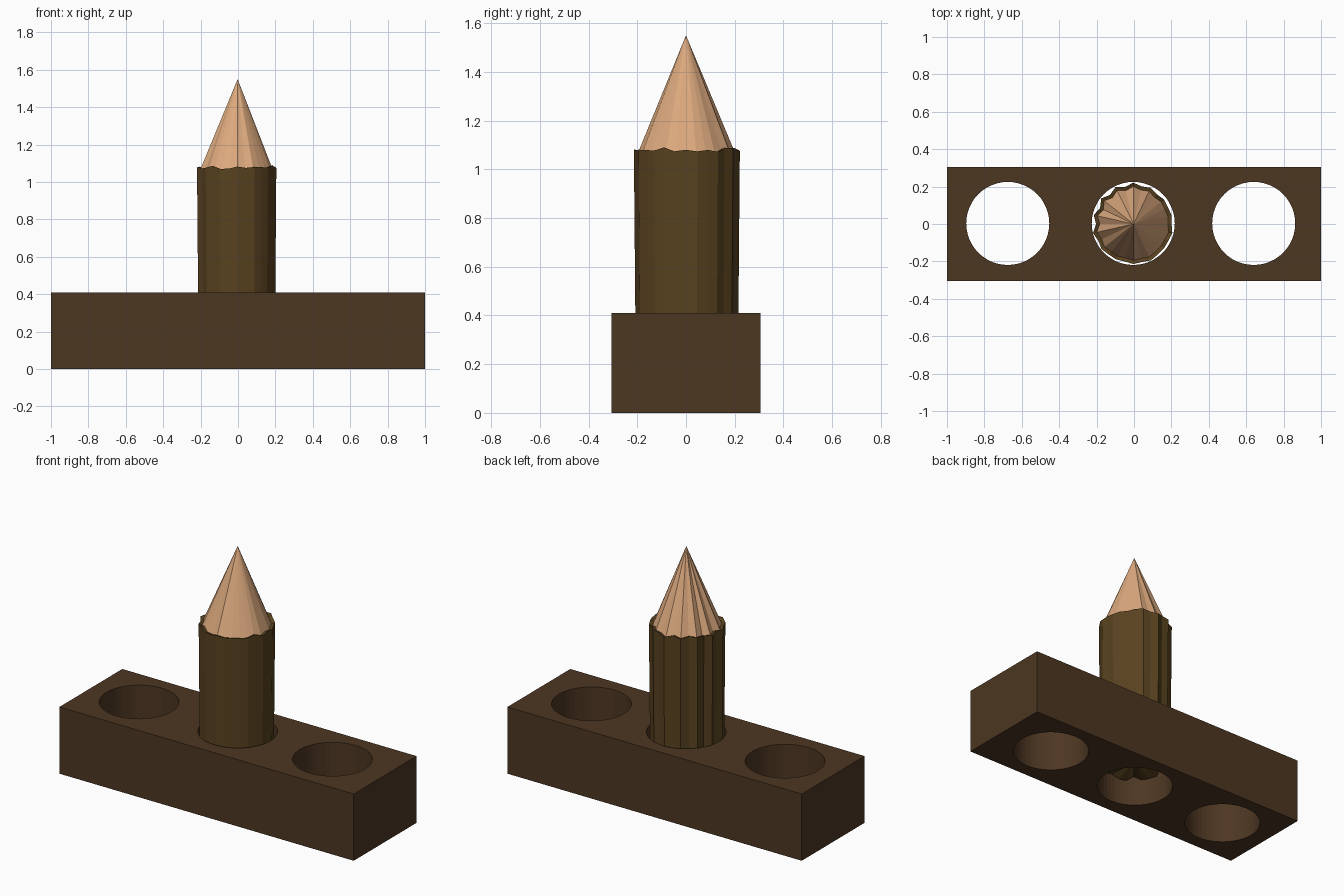
import bpy, bmesh, math, random

if "Cube" in bpy.data.objects:
    bpy.data.objects.remove(bpy.data.objects["Cube"])

random.seed(4)


def material(name, rgb):
    m = bpy.data.materials.new(name)
    m.diffuse_color = (*rgb, 1)
    m.use_nodes = True
    m.node_tree.nodes["Principled BSDF"].inputs["Base Color"].default_value = m.diffuse_color
    return m


BLOCK = material("dark_wood", (0.075, 0.038, 0.016))
BARK = material("bark", (0.10, 0.055, 0.014))
CUT = material("cut_wood", (0.72, 0.40, 0.21))


def finish(bm, name, mats):
    bmesh.ops.recalc_face_normals(bm, faces=bm.faces)
    me = bpy.data.meshes.new(name)
    bm.to_mesh(me)
    bm.free()
    for m in mats:
        me.materials.append(m)
    ob = bpy.data.objects.new(name, me)
    bpy.context.collection.objects.link(ob)
    return ob


# Block with three round through holes
bpy.ops.mesh.primitive_cube_add(size=1, location=(0, 0, 0.205))
block = bpy.context.object
block.name = "base_block"
block.scale = (2, 0.61, 0.41)
bpy.ops.object.transform_apply(location=True, rotation=False, scale=True)
block.data.materials.append(BLOCK)
for i, x in enumerate((-0.675, -0.004, 0.64)):
    bpy.ops.mesh.primitive_cylinder_add(vertices=48, radius=0.222, depth=1,
                                        location=(x, 0.003, 0.2))
    cutter = bpy.context.object
    cutter.name = f"hole_cutter_{i}"
    cutter.data.materials.append(BLOCK)
    mod = block.modifiers.new(f"hole_{i}", 'BOOLEAN')
    mod.object = cutter
    mod.operation = 'DIFFERENCE'
    mod.solver = 'EXACT'
    bpy.context.view_layer.objects.active = block
    bpy.ops.object.modifier_apply(modifier=mod.name)
    bpy.data.objects.remove(cutter, do_unlink=True)

# Sharpened stake: irregular ridged shaft, thin bark lip, fluted cone
N = 28
angles = [math.tau * i / N for i in range(N)]
# the flutes are deeper around the back and left
depth = [0.006 + 0.016 * max(0, math.cos(a - math.radians(135))) for a in angles]
radius = [0.206 + (0.5 if i % 2 else -0.5) * depth[i] + random.uniform(-0.004, 0.004)
          for i in range(N)]
jag = [random.uniform(-0.010, 0.010) for _ in range(N)]
bm = bmesh.new()


def ring(offset, z, wobble):
    return [bm.verts.new((-0.004 + (r + offset) * math.cos(a),
                          (r + offset) * math.sin(a), z + wobble * j))
            for r, a, j in zip(radius, angles, jag)]


bottom = ring(-0.004, 0.17, 2)
top = ring(0.004, 1.08, 1)
lip = ring(-0.016, 1.073, 1)
apex = bm.verts.new((-0.002, 0, 1.55))
under = bm.verts.new((-0.004, 0, 0.17))
for i in range(N):
    j = (i + 1) % N
    bm.faces.new((bottom[i], bottom[j], top[j], top[i]))
    bm.faces.new((top[i], top[j], lip[j], lip[i]))
    bm.faces.new((bottom[j], bottom[i], under))
    bm.faces.new((lip[i], lip[j], apex)).material_index = 1
finish(bm, "sharpened_stake", (BARK, CUT))
